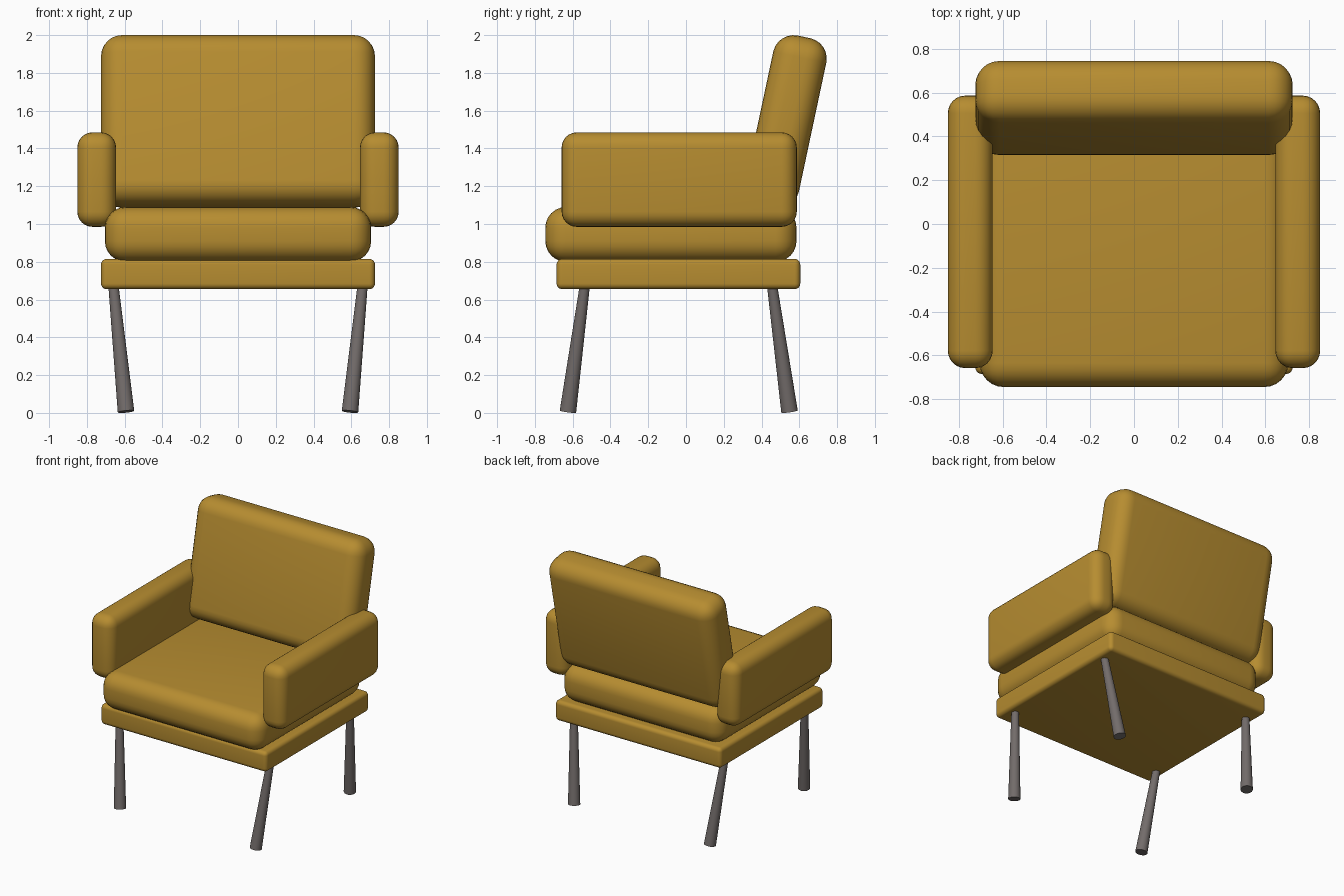
import bpy
import math
from mathutils import Vector

default_cube = bpy.data.objects.get("Cube")
if default_cube:
    bpy.data.objects.remove(default_cube, do_unlink=True)


def make_material(name, rgb, roughness):
    mat = bpy.data.materials.new(name)
    mat.use_nodes = True
    mat.diffuse_color = (*rgb, 1)
    bsdf = mat.node_tree.nodes["Principled BSDF"]
    bsdf.inputs["Base Color"].default_value = (*rgb, 1)
    bsdf.inputs["Roughness"].default_value = roughness
    return mat


mustard = make_material("mustard fabric", (0.47, 0.265, 0.03), 0.8)
grey = make_material("grey metal", (0.17, 0.15, 0.145), 0.5)


def finish(obj, name, mat):
    obj.name = name
    obj.data.materials.append(mat)
    bpy.ops.object.shade_smooth_by_angle(angle=math.radians(40))


def cushion(name, center, size, radius, tilt=0):
    """Box with rounded edges, optionally leaned back about x."""
    bpy.ops.mesh.primitive_cube_add(size=1, location=center)
    obj = bpy.context.object
    obj.scale = size
    bpy.ops.object.transform_apply(location=False, rotation=False, scale=True)
    obj.rotation_euler.x = -math.radians(tilt)
    bevel = obj.modifiers.new("rounding", "BEVEL")
    bevel.width = radius
    bevel.segments = 6
    bpy.ops.object.modifier_apply(modifier=bevel.name)
    finish(obj, name, mustard)


def leg(name, top, foot):
    """Tapered round leg, wider at the foot."""
    top, foot = Vector(top), Vector(foot)
    axis = top - foot
    bpy.ops.mesh.primitive_cone_add(
        vertices=24, radius1=0.044, radius2=0.027, depth=axis.length,
        location=(top + foot) / 2,
        rotation=axis.to_track_quat("Z", "Y").to_euler())
    finish(bpy.context.object, name, grey)


# Upholstered body
cushion("base_frame", (0, -0.04, 0.735), (1.45, 1.29, 0.16), 0.03)
cushion("seat_cushion", (0, -0.08, 0.945), (1.41, 1.33, 0.29), 0.11)
cushion("backrest", (0, 0.53, 1.543), (1.45, 0.287, 0.915), 0.11, tilt=12)

# Mirrored arms and legs
for side, sx in (("left", 1), ("right", -1)):
    cushion(side + "_arm", (sx * 0.748, -0.036, 1.235), (0.205, 1.245, 0.5), 0.08)
    leg("front_" + side + "_leg", (sx * 0.66, -0.535, 0.68), (sx * 0.593, -0.625, 0.007))
    leg("back_" + side + "_leg", (sx * 0.66, 0.455, 0.68), (sx * 0.593, 0.548, 0.007))
